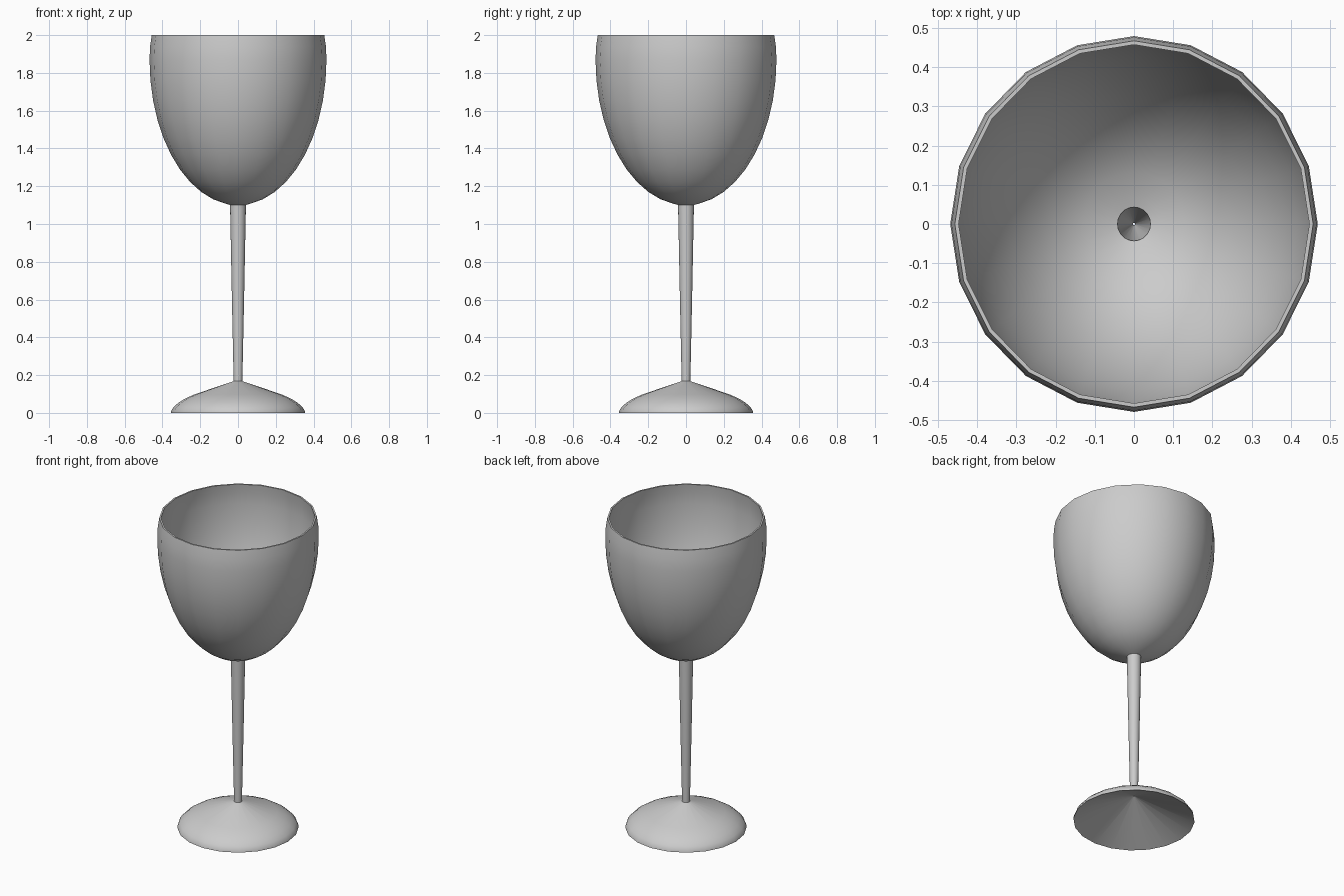
import bpy, bmesh
from math import sin, cos, pi, radians, sqrt

if "Cube" in bpy.data.objects:
    bpy.data.objects.remove(bpy.data.objects["Cube"])

SIDES = 20


def lathe(name, profile, squash=lambda z: 1.0):
    """Spin a closed loop of (radius, z) points around the z axis."""
    bm = bmesh.new()
    rings = []
    for i in range(SIDES):
        a = 2 * pi * i / SIDES
        rings.append([bm.verts.new((r * cos(a) * squash(z), r * sin(a), z)) for r, z in profile])
    n = len(profile)
    for i in range(SIDES):
        p, q = rings[i], rings[(i + 1) % SIDES]
        for j in range(n):
            k = (j + 1) % n
            bm.faces.new((p[j], q[j], q[k], p[k]))
    bmesh.ops.recalc_face_normals(bm, faces=bm.faces)
    mesh = bpy.data.meshes.new(name)
    bm.to_mesh(mesh)
    bm.free()
    obj = bpy.data.objects.new(name, mesh)
    bpy.context.collection.objects.link(obj)
    bpy.ops.object.select_all(action='DESELECT')
    obj.select_set(True)
    bpy.context.view_layer.objects.active = obj
    bpy.ops.object.shade_smooth_by_angle(angle=radians(35))
    return obj


def bowl_curve(radius, depth, steps=11):
    """Elliptical bowl wall from the bottom up to the widest level."""
    pts = []
    for i in range(1, steps + 1):
        t = (pi / 2) * i / steps
        pts.append((radius * sin(t), 1.87 - depth * cos(t)))
    return pts


# Foot and stem, outer side, bottom to top
foot = [(0.355, 0.0), (0.353, 0.012), (0.34, 0.032), (0.315, 0.054), (0.28, 0.076), (0.23, 0.098), (0.023, 0.168)]
stem = [(0.033, 0.64), (0.042, 1.101)]

# Thin bowl: outer wall, rim, then inner wall back down
outer = bowl_curve(0.479, 0.77) + [(0.476, 1.94), (0.467, 2.0)]
inner = [(0.457, 2.0), (0.466, 1.94)] + bowl_curve(0.469, 0.76)[::-1]

# Hollow stem tapering to a pinhole, then the conical underside of the foot
hollow = [(0.043, 1.111), (0.003, 0.162)]

# Bowl is slightly narrower across x than y
lathe("wine_glass", foot + stem + outer + inner + hollow,
      squash=lambda z: 0.978 if z > 1.105 else 1.0)
